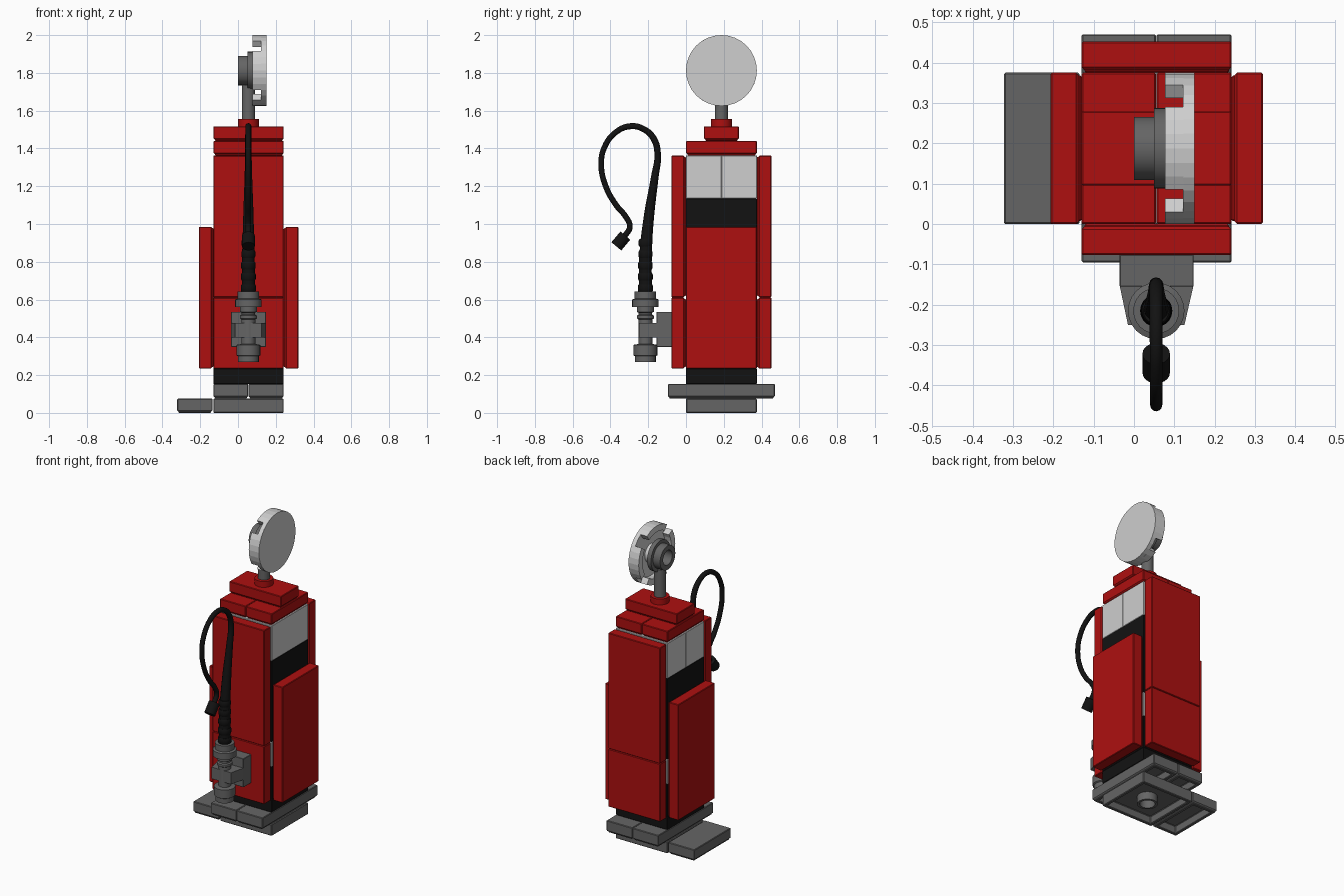
import bpy, bmesh, math
from mathutils import Vector

if "Cube" in bpy.data.objects:
    bpy.data.objects.remove(bpy.data.objects["Cube"], do_unlink=True)


def material(name, r, g, b):
    m = bpy.data.materials.new(name)
    m.use_nodes = True
    m.diffuse_color = (r, g, b, 1)
    m.node_tree.nodes["Principled BSDF"].inputs["Base Color"].default_value = (r, g, b, 1)
    return m


RED = material("red", 0.42, 0.005, 0.005)
GREY = material("dark grey", 0.13, 0.13, 0.13)
LIGHT = material("light grey", 0.62, 0.62, 0.62)
BLACK = material("black", 0.006, 0.006, 0.006)
CX, CY, CZ = 0.055, 0.1875, 1.8125      # post axis and globe height
X0, X1, Y0, Y1 = -0.13, 0.242, 0.0, 0.375  # body footprint


def finish(name, bm, mat, bevel=0, smooth=False):
    bmesh.ops.recalc_face_normals(bm, faces=bm.faces)
    me = bpy.data.meshes.new(name)
    bm.to_mesh(me)
    bm.free()
    me.materials.append(mat)
    ob = bpy.data.objects.new(name, me)
    bpy.context.collection.objects.link(ob)
    if bevel:
        mod = ob.modifiers.new("edge", "BEVEL")
        mod.width, mod.segments = bevel, 1
    if smooth:
        bpy.ops.object.select_all(action="DESELECT")
        ob.select_set(True)
        bpy.context.view_layer.objects.active = ob
        bpy.ops.object.shade_smooth_by_angle(angle=math.radians(35))
    return ob


def box_mesh(lo, hi):
    bm = bmesh.new()
    bmesh.ops.create_cube(bm, size=1)
    lo, hi = Vector(lo), Vector(hi)
    for v in bm.verts:
        v.co = (lo + hi) / 2 + v.co * (hi - lo)
    return bm


def box(name, lo, hi, mat, bevel=0.002):
    return finish(name, box_mesh(lo, hi), mat, bevel)


def push(bm, face, vec):
    new = bmesh.ops.extrude_discrete_faces(bm, faces=[face])["faces"][0]
    bmesh.ops.translate(bm, verts=new.verts, vec=vec)
    return new


def tile(name, lo, hi, base, mat, groove=0.01, bevel=0.004):
    """Slab with a recessed foot and a hollow underside facing 'base'."""
    base = Vector(base)
    lo, hi = Vector(lo), Vector(hi)
    for i in range(3):
        if base[i] < 0:
            lo[i] += groove
        elif base[i] > 0:
            hi[i] -= groove
    bm = box_mesh(lo, hi)
    bm.normal_update()
    f = max(bm.faces, key=lambda q: q.normal.dot(base))
    if groove:
        bmesh.ops.inset_region(bm, faces=[f], thickness=0.01)
        f = push(bm, f, base * groove)
    bmesh.ops.inset_region(bm, faces=[f], thickness=0.03)
    push(bm, f, base * -0.05)
    return finish(name, bm, mat, bevel)


def turn(name, profile, loc, mat, axis="Z", steps=32, smooth=True, closed=False):
    """Revolve (radius, height) points around an axis."""
    bm = bmesh.new()
    vs = [bm.verts.new((r, 0, h)) for r, h in profile]
    es = [bm.edges.new(p) for p in zip(vs, vs[1:])]
    if closed:
        es.append(bm.edges.new((vs[-1], vs[0])))
    bmesh.ops.spin(bm, geom=vs + es, cent=(0, 0, 0), axis=(0, 0, 1),
                   angle=math.tau, steps=steps)
    bmesh.ops.remove_doubles(bm, verts=bm.verts, dist=0.0001)
    quat = Vector((0, 0, 1)).rotation_difference(
        Vector((1, 0, 0)) if axis == "X" else Vector((0, 0, 1)))
    for v in bm.verts:
        v.co = quat @ v.co + Vector(loc)
    return finish(name, bm, mat, smooth=smooth)


def prism(name, outline, offset, mat):
    bm = bmesh.new()
    f = bm.faces.new([bm.verts.new(p) for p in outline])
    ext = bmesh.ops.extrude_face_region(bm, geom=[f])["geom"]
    bmesh.ops.translate(bm, vec=offset,
                        verts=[g for g in ext if isinstance(g, bmesh.types.BMVert)])
    return finish(name, bm, mat)


DOWN = (0, 0, -1)
# Base plates and the step at one side
tile("base_plate", (X0, Y0, 0), (X1, Y1, 0.075), DOWN, GREY, groove=0)
turn("base_plate_tube", [(0.045, 0), (0.06, 0), (0.06, 0.05), (0.045, 0.05)],
     (CX, CY, 0), GREY, closed=True)
tile("side_step", (-0.322, Y0, 0), (-0.135, Y1, 0.075), DOWN, GREY)
for side, a, b in (("right", X0, CX - 0.001), ("left", CX + 0.001, X1)):
    tile(f"kerb_{side}", (a, -0.095, 0.075), (b, 0.47, 0.153), DOWN, GREY)
    tile(f"cap_{side}", (a, Y0, 1.363), (b, Y1, 1.44), DOWN, RED)

# Stacked core
for name, z0, z1, mat in (("plinth", 0.153, 0.235, BLACK),
                          ("lower_core", 0.235, 0.45, BLACK),
                          ("middle_core", 0.45, 0.61, LIGHT),
                          ("upper_core", 0.61, 1.135, BLACK)):
    box(name, (X0, Y0, z0), (X1, Y1, z1), mat)
for end, a, b in (("front", Y0, CY), ("back", CY, Y1)):
    box(f"window_{end}", (X0, a, 1.135), (X1, b, 1.363), LIGHT)

# Red cladding panels
for part, z0, z1 in (("lower", 0.235, 0.61), ("upper", 0.612, 1.362)):
    tile(f"front_panel_{part}", (X0, -0.077, z0), (X1, Y0, z1), (0, 1, 0), RED)
    tile(f"back_panel_{part}", (X0, Y1, z0), (X1, 0.452, z1), (0, -1, 0), RED)
tile("left_panel", (X1, Y0, 0.235), (0.319, Y1, 0.985), (-1, 0, 0), RED, bevel=0.007)
tile("right_panel", (-0.207, Y0, 0.235), (X0, Y1, 0.985), (1, 0, 0), RED, bevel=0.007)

# Crown and sign post
tile("crown", (X0, 0.095, 1.44), (X1, 0.28, 1.517), DOWN, RED)
turn("crown_stud", [(0, 1.515), (0.055, 1.515), (0.055, 1.555), (0, 1.555)],
     (CX, CY, 0), RED)
turn("sign_post", [(0, 1.55), (0.035, 1.55), (0.035, 1.735), (0, 1.735)],
     (CX, CY, 0), GREY)
turn("sign_holder", [(0.047, 0), (0.078, 0), (0.078, 0.05), (0.1, 0.05),
                     (0.1, 0.078), (0.047, 0.078)],
     (0, CY, CZ), GREY, "X", closed=True)

# Round sign with a rim broken into four arcs
turn("sign_disc", [(0, 0.122), (0.1875, 0.122), (0.1875, 0.15), (0, 0.15)],
     (0, CY, CZ), LIGHT, "X", smooth=False)
turn("sign_hub", [(0, 0.07), (0.06, 0.07), (0.06, 0.123), (0, 0.123)],
     (0, CY, CZ), LIGHT, "X")
for i in range(4):
    angles = [math.radians(90 * i + d) for d in range(-33, 34, 11)]
    ring = [(0.1875, t) for t in angles] + [(0.148, t) for t in reversed(angles)]
    prism(f"sign_rim_{i + 1}",
          [(0.077, CY + r * math.cos(t), CZ + r * math.sin(t)) for r, t in ring],
          (0.046, 0, 0), LIGHT)

# Nozzle and its bracket
HY = -0.215
box("bracket_plate", (-0.036, -0.155, 0.35), (0.148, -0.076, 0.535), GREY)
prism("bracket_arm", [(-0.036, -0.15, 0.4), (0.148, -0.15, 0.4),
                      (0.125, -0.25, 0.4), (-0.015, -0.25, 0.4)], (0, 0, 0.075), GREY)
turn("nozzle", [(0, 0.27), (0.055, 0.27), (0.055, 0.3), (0.063, 0.305), (0.063, 0.36),
                (0.037, 0.365), (0.037, 0.495), (0.045, 0.5), (0.045, 0.515),
                (0.036, 0.52), (0.036, 0.53), (0.045, 0.535), (0.045, 0.56),
                (0.07, 0.56), (0.07, 0.6), (0.057, 0.605), (0.057, 0.643), (0, 0.643)],
     (CX, HY, 0), GREY, steps=24)

# Tapering hose with ribs at its foot
path = [(HY, 0.63, 0.035), (-0.213, 0.85, 0.033), (-0.195, 1.05, 0.027),
        (-0.165, 1.25, 0.02), (-0.15, 1.37, 0.017), (-0.17, 1.45, 0.017),
        (-0.22, 1.5, 0.016), (-0.29, 1.518, 0.016), (-0.37, 1.487, 0.015),
        (-0.43, 1.41, 0.015), (-0.449, 1.32, 0.015), (-0.425, 1.2, 0.015),
        (-0.37, 1.1, 0.015), (-0.32, 1.04, 0.015), (-0.297, 0.985, 0.015),
        (-0.325, 0.935, 0.015)]
curve = bpy.data.curves.new("hose", "CURVE")
curve.dimensions = "3D"
curve.bevel_depth, curve.bevel_resolution = 1.0, 4
curve.resolution_u, curve.use_fill_caps = 6, True
spline = curve.splines.new("BEZIER")
spline.bezier_points.add(len(path) - 1)
for p, (y, z, r) in zip(spline.bezier_points, path):
    p.co, p.radius = (CX, y, z), r
    p.handle_left_type = p.handle_right_type = "AUTO"
curve.materials.append(BLACK)
bpy.context.collection.objects.link(bpy.data.objects.new("hose", curve))
for i in range(5):
    z = 0.66 + 0.06 * i
    r = 0.04 - 0.001 * i
    turn(f"hose_rib_{i + 1}", [(0, z - 0.02), (r - 0.004, z - 0.02), (r, z - 0.012),
                               (r, z + 0.012), (r - 0.004, z + 0.02), (0, z + 0.02)],
         (CX, HY, 0), BLACK, steps=20)

# Plug at the free end of the hose
plug = turn("hose_plug", [(0, -0.037), (0.034, -0.037), (0.034, 0.037), (0, 0.037)],
            (0, 0, 0), BLACK, steps=20)
plug.location = (CX, -0.345, 0.91)
plug.rotation_euler = (math.radians(-40), 0, 0)
